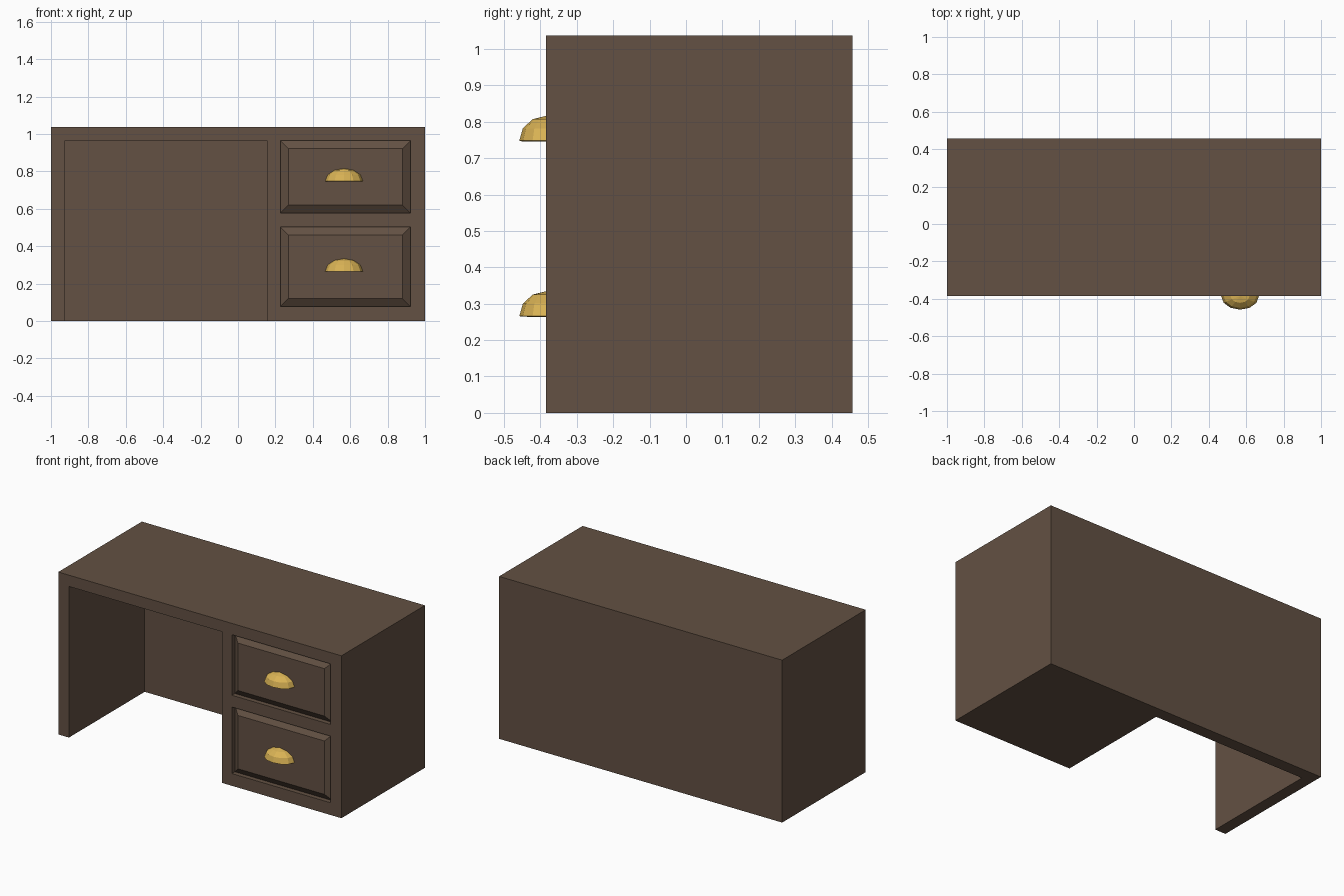
import bpy, bmesh
from mathutils import Matrix

if "Cube" in bpy.data.objects:
    bpy.data.objects.remove(bpy.data.objects["Cube"])

FRONT, BACK, TOP = -0.385, 0.458, 1.037
GROOVE = 0.03


def material(name, rgb):
    m = bpy.data.materials.new(name)
    m.diffuse_color = (*rgb, 1)
    m.use_nodes = True
    m.node_tree.nodes["Principled BSDF"].inputs["Base Color"].default_value = m.diffuse_color
    return m


wood = material("dark_wood", (0.125, 0.082, 0.056))
brass = material("brass", (0.70, 0.45, 0.09))


def add_object(name, bm, mat):
    bmesh.ops.recalc_face_normals(bm, faces=bm.faces)
    me = bpy.data.meshes.new(name)
    bm.to_mesh(me)
    bm.free()
    ob = bpy.data.objects.new(name, me)
    me.materials.append(mat)
    bpy.context.collection.objects.link(ob)
    return ob


def box(name, x0, x1, y0, y1, z0, z1, front_inset=0.0):
    """Box whose front (-y) face may be inset to give sloping edges."""
    bm = bmesh.new()
    bmesh.ops.create_cube(bm, size=1)
    cx, cz = (x0 + x1) / 2, (z0 + z1) / 2
    for v in bm.verts:
        inset = front_inset if v.co.y < 0 else 0
        v.co = (cx + v.co.x * (x1 - x0 - 2 * inset),
                y0 if v.co.y < 0 else y1,
                cz + v.co.z * (z1 - z0 - 2 * inset))
    return add_object(name, bm, wood)


def carve(target, cutter):
    cutter.hide_render = True
    mod = target.modifiers.new("carve", "BOOLEAN")
    mod.operation, mod.solver, mod.object = "DIFFERENCE", "EXACT", cutter
    bpy.context.view_layer.objects.active = target
    bpy.ops.object.modifier_apply(modifier=mod.name)
    bpy.data.objects.remove(cutter)


def cup_pull(name, x, z):
    """Quarter of a low-poly ellipsoid, open at the bottom and back."""
    bm = bmesh.new()
    bmesh.ops.create_uvsphere(bm, u_segments=12, v_segments=6, radius=1)
    for normal in ((0, 1, 0), (0, 0, -1)):
        bmesh.ops.bisect_plane(bm, geom=bm.verts[:] + bm.edges[:] + bm.faces[:],
                               dist=1e-4, plane_co=(0, 0, 0), plane_no=normal,
                               clear_outer=True)
    bmesh.ops.transform(bm, verts=bm.verts, matrix=Matrix.Translation((x, FRONT, z))
                        @ Matrix.Diagonal((0.101, 0.073, 0.068, 1)))
    ob = add_object(name, bm, brass)
    mod = ob.modifiers.new("thickness", "SOLIDIFY")
    mod.thickness, mod.offset = 0.006, -1


# Desk body with knee space
body = box("desk_body", -1, 1, FRONT, BACK, 0, TOP)
carve(body, box("knee_cutter", -0.925, 0.155, FRONT - 0.1, 0.38, -0.1, 0.965))

# Drawers: recess, bevelled front and cup pull
for label, z0, z1, pull_z in (("upper", 0.578, 0.965, 0.748),
                              ("lower", 0.078, 0.503, 0.266)):
    carve(body, box("drawer_cutter", 0.227, 0.922, FRONT - 0.1, FRONT + GROOVE, z0, z1))
    box(label + "_drawer_front", 0.227, 0.922, FRONT, FRONT + GROOVE, z0, z1, 0.042)
    cup_pull(label + "_drawer_pull", 0.567, pull_z)
